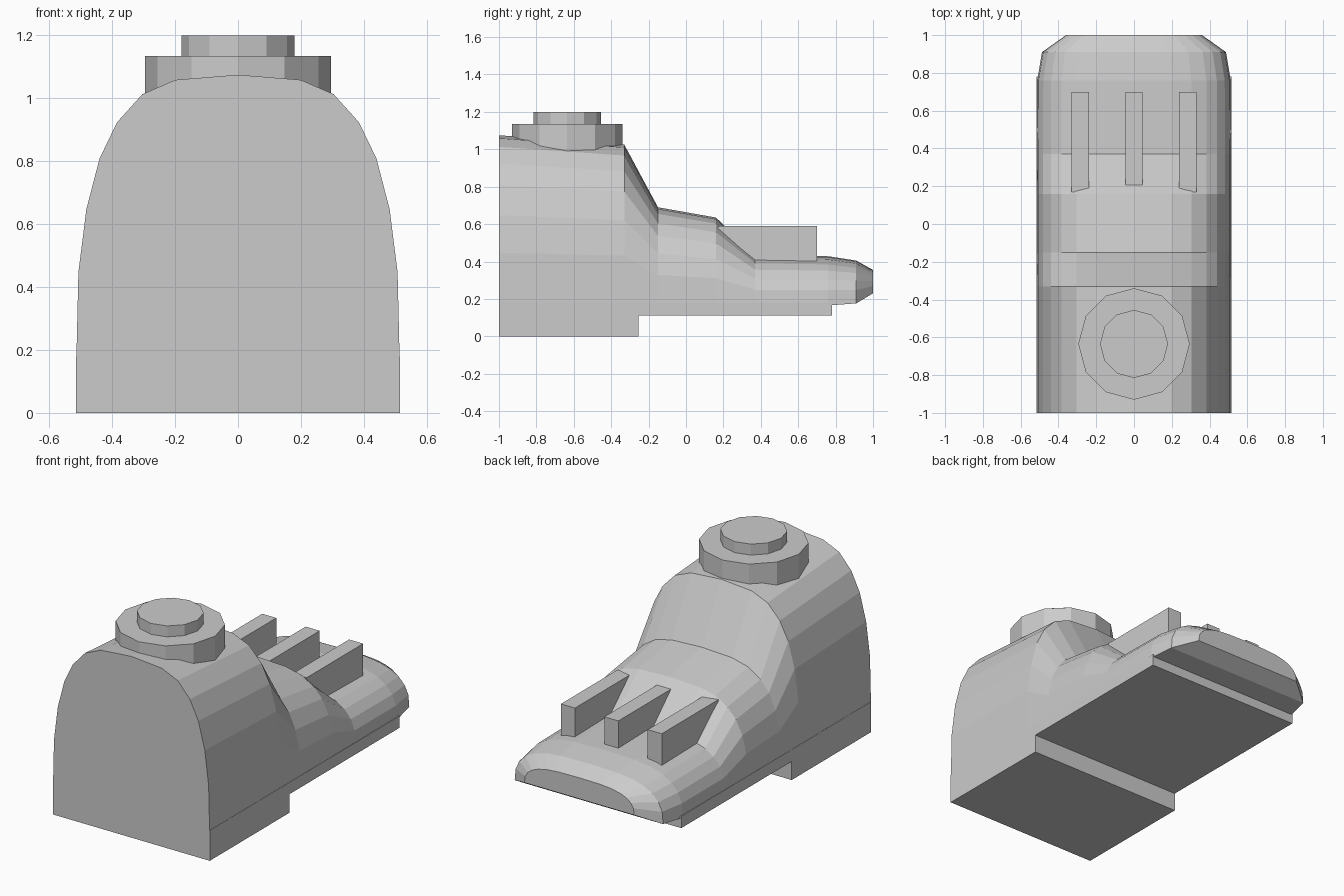
import bpy, bmesh, math

if "Cube" in bpy.data.objects:
    bpy.data.objects.remove(bpy.data.objects["Cube"])

grey = bpy.data.materials.new("plain_grey")
grey.diffuse_color = (0.6, 0.6, 0.6, 1)
grey.use_nodes = True
grey.node_tree.nodes["Principled BSDF"].inputs["Base Color"].default_value = grey.diffuse_color


def finish(name, bm):
    bmesh.ops.recalc_face_normals(bm, faces=bm.faces)
    mesh = bpy.data.meshes.new(name)
    bm.to_mesh(mesh)
    bm.free()
    mesh.materials.append(grey)
    obj = bpy.data.objects.new(name, mesh)
    bpy.context.collection.objects.link(obj)
    return obj


def box(name, x0, x1, y0, y1, z0, z1):
    bm = bmesh.new()
    bmesh.ops.create_cube(bm, size=1)
    for v in bm.verts:
        v.co = ((x0 + x1) / 2 + v.co.x * (x1 - x0),
                (y0 + y1) / 2 + v.co.y * (y1 - y0),
                (z0 + z1) / 2 + v.co.z * (z1 - z0))
    return finish(name, bm)


def disc(name, radius, z0, z1, y):
    bm = bmesh.new()
    bmesh.ops.create_cone(bm, cap_ends=True, segments=12, radius1=radius,
                          radius2=radius, depth=z1 - z0)
    bmesh.ops.translate(bm, verts=bm.verts, vec=(0, y, (z0 + z1) / 2))
    return finish(name, bm)


# Upper: one rounded arch, lofted along y
half = [(1, 0), (.987, .31), (.938, .53), (.856, .708), (.748, .834),
        (.592, .932), (.388, .982)]
arch = half + [(0, 1)] + [(-x, z) for x, z in reversed(half)]
# y, half width, bottom, top
stations = [(-1, .514, .165, 1.075), (-.33, .514, .165, 1.025),
            (-.15, .514, .165, .69), (.16, .514, .165, .635),
            (.37, .514, .165, .435), (.76, .512, .165, .428),
            (.91, .487, .176, .405), (1, .36, .23, .355)]
bm = bmesh.new()
rings = [[bm.verts.new((x * w, y, lo + z * (hi - lo))) for x, z in arch]
         for y, w, lo, hi in stations]
for a, b in zip(rings, rings[1:]):
    for i in range(len(arch)):
        j = (i + 1) % len(arch)
        bm.faces.new((a[i], a[j], b[j], b[i]))
bm.faces.new(rings[0])
bm.faces.new(rings[-1])
finish("shoe_upper", bm)

# Heel block and thinner front sole
box("heel", -.515, .515, -1, -.255, 0, .18)
box("sole", -.515, .515, -.26, .78, .11, .18)

# Two stacked discs around the ankle
disc("ankle_collar", .295, .95, 1.135, -.635)
disc("ankle_cap", .18, 1.1, 1.2, -.635)

# Three raised ribs over the toes
for n, x in enumerate((-.285, 0, .285)):
    box(f"toe_rib_{n + 1}", x - .046, x + .046, .17, .70, .38, .59)
